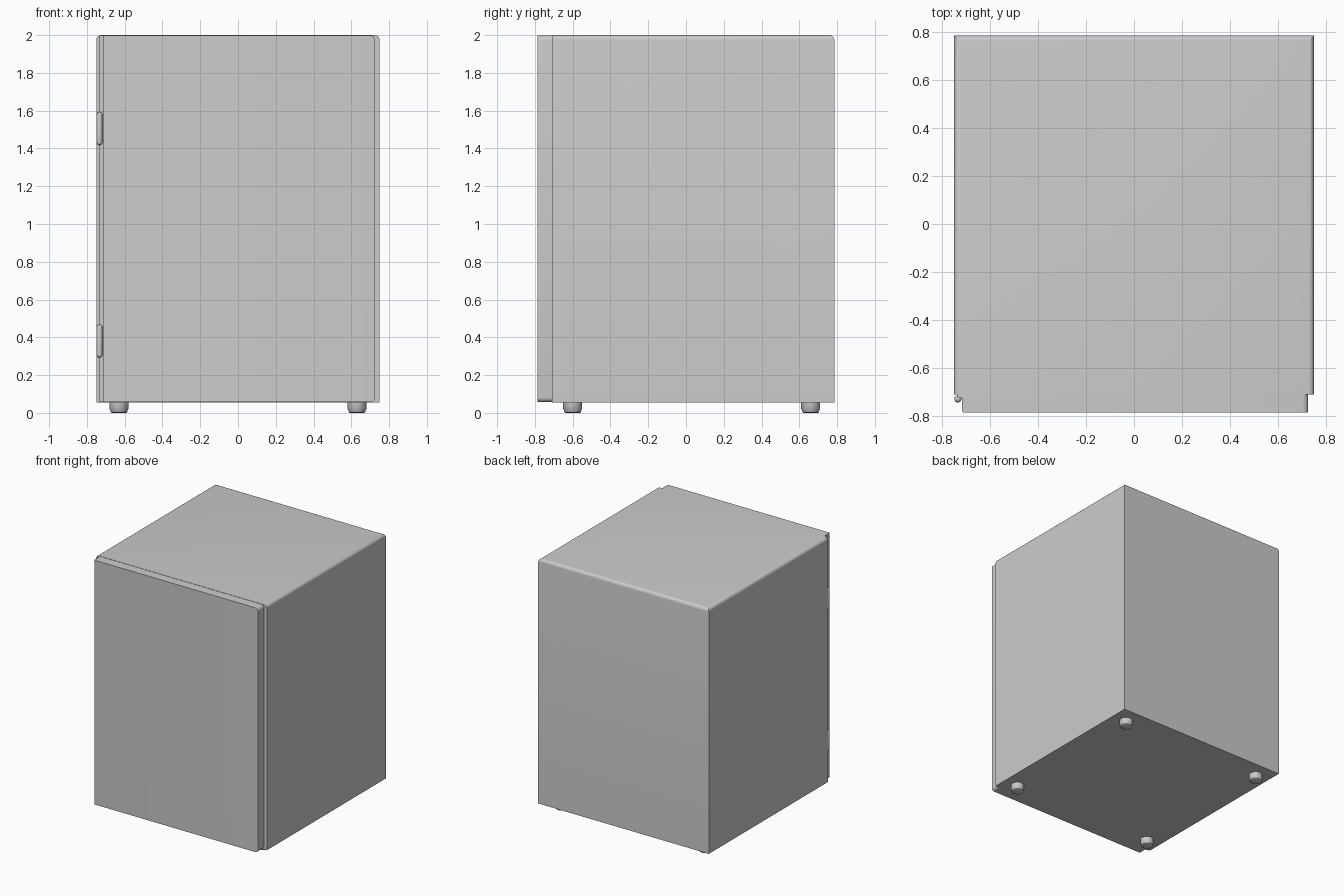
import bpy, bmesh, math
from mathutils import Matrix, Vector

if "Cube" in bpy.data.objects:
    bpy.data.objects.remove(bpy.data.objects["Cube"])


def finish(name, bm):
    bmesh.ops.recalc_face_normals(bm, faces=bm.faces)
    me = bpy.data.meshes.new(name)
    bm.to_mesh(me)
    bm.free()
    ob = bpy.data.objects.new(name, me)
    bpy.context.collection.objects.link(ob)
    bpy.ops.object.select_all(action='DESELECT')
    ob.select_set(True)
    bpy.context.view_layer.objects.active = ob
    bpy.ops.object.shade_smooth_by_angle(angle=math.radians(35))
    return ob


def box(name, lo, hi, bevels):
    """Box with (edge test, radius, segments) bevels; tests get the edge midpoint offset in -1..1."""
    lo, hi = Vector(lo), Vector(hi)
    mid, half = (lo + hi) / 2, (hi - lo) / 2
    bm = bmesh.new()
    bmesh.ops.create_cube(bm, size=2)
    bmesh.ops.transform(bm, verts=bm.verts,
                        matrix=Matrix.Translation(mid) @ Matrix.Diagonal((*half, 1)))
    for test, radius, segs in bevels:
        edges = []
        for e in bm.edges:
            d = (e.verts[0].co + e.verts[1].co) / 2 - mid
            if test(*(round(d[i] / half[i], 1) for i in range(3))):
                edges.append(e)
        bmesh.ops.bevel(bm, geom=edges, offset=radius, segments=segs,
                        profile=0.5, affect='EDGES')
    return finish(name, bm)


def lathe(name, profile, loc, steps=32):
    bm = bmesh.new()
    vs = [bm.verts.new((r, 0, z)) for r, z in profile]
    es = [bm.edges.new(p) for p in zip(vs, vs[1:])]
    bmesh.ops.spin(bm, geom=vs + es, cent=(0, 0, 0), axis=(0, 0, 1),
                   angle=2 * math.pi, steps=steps)
    bmesh.ops.remove_doubles(bm, verts=bm.verts, dist=1e-5)
    ob = finish(name, bm)
    ob.location = loc
    return ob


# Cabinet: rounded along the top sides and back only
box("cabinet", (-0.75, -0.71, 0.055), (0.75, 0.785, 2.0),
    [(lambda x, y, z: z == 1 and (abs(x) == 1 or y == 1), 0.025, 5)])

# Door: rounded corners on the opening side, softened hinge-side front edge
box("door", (-0.715, -0.785, 0.057), (0.725, -0.71, 1.998),
    [(lambda x, y, z: x == 1 and abs(z) == 1, 0.025, 5),
     (lambda x, y, z: x == -1 and y == -1, 0.008, 3)])

# Hinge leaf between door and cabinet
box("hinge_leaf", (-0.735, -0.722, 0.057), (-0.71, -0.705, 1.998), [])

# Hinge barrels with rounded ends
r, h = 0.015, 0.088
arc = [(r * math.cos(a * math.pi / 8), r * math.sin(a * math.pi / 8)) for a in range(5)]
barrel = [(c, -h + r - s) for c, s in reversed(arc)] + [(c, h - r + s) for c, s in arc]
for label, z in (("lower", 0.38), ("upper", 1.505)):
    lathe(label + "_hinge", barrel, (-0.733, -0.728, z), 20)

# Feet
foot = [(0, 0), (0.038, 0), (0.044, 0.004), (0.046, 0.016), (0.05, 0.022), (0.05, 0.06), (0, 0.06)]
for side, x in (("left", -0.63), ("right", 0.63)):
    for end, y in (("front", -0.6), ("back", 0.66)):
        lathe(f"{end}_{side}_foot", foot, (x, y, 0))
